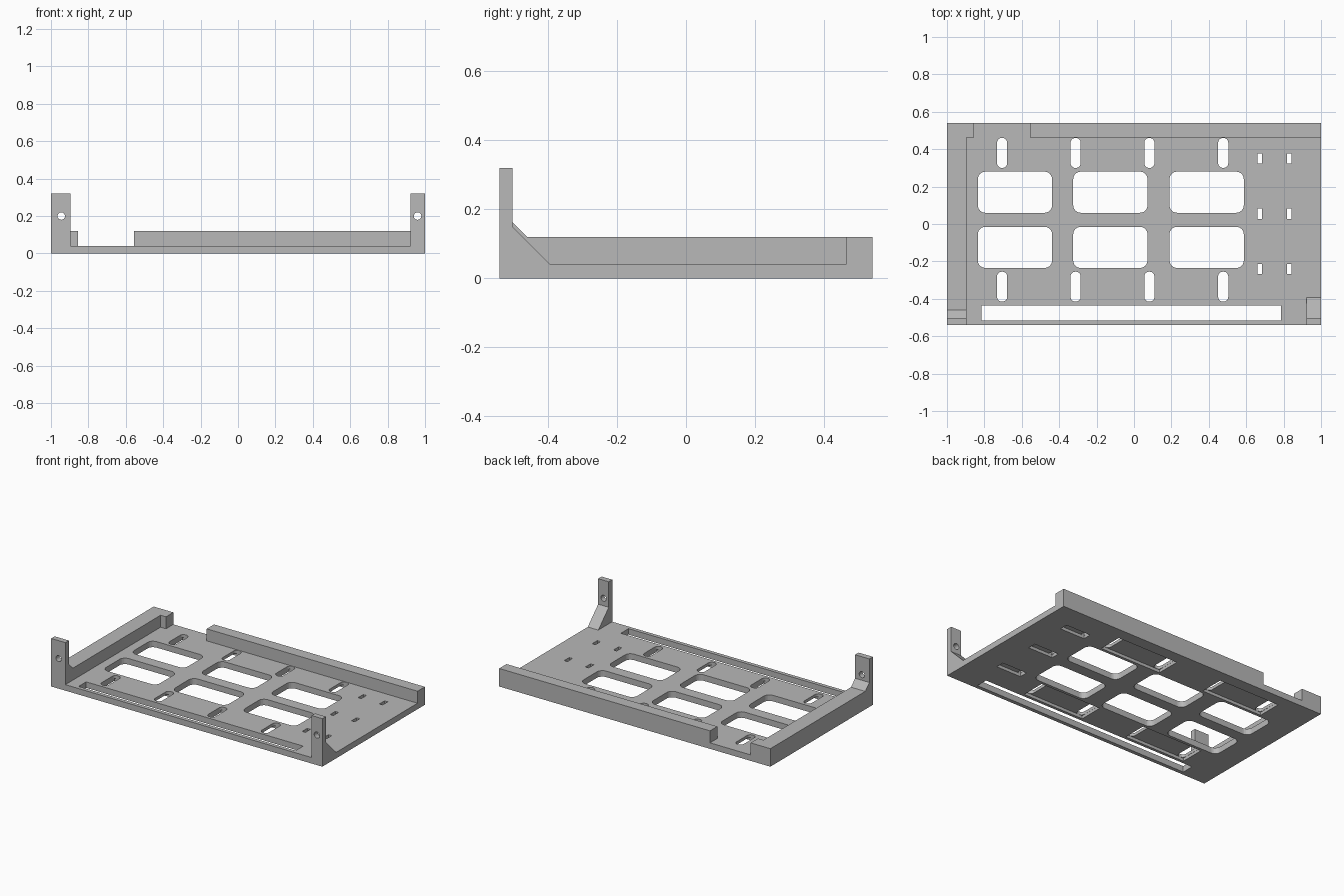
import bpy
import bmesh
from math import cos, sin, pi

default = bpy.data.objects.get("Cube")
if default:
    bpy.data.objects.remove(default, do_unlink=True)

grey = bpy.data.materials.new("plain grey")
grey.use_nodes = True
GREY = (0.48, 0.48, 0.48, 1)
grey.diffuse_color = GREY
grey.node_tree.nodes["Principled BSDF"].inputs["Base Color"].default_value = GREY

X, Y = 1.0, 0.54          # half width and half depth
FLOOR, RAIL, TOP = 0.04, 0.12, 0.32


def prism(bm, outline, axis, low, high):
    """Extrude a 2D outline along an axis from low to high."""
    def place(p, t):
        q = list(p)
        q.insert(axis, t)
        return q
    face = bm.faces.new([bm.verts.new(place(p, low)) for p in outline])
    out = bmesh.ops.extrude_face_region(bm, geom=[face])
    for v in out["geom"]:
        if isinstance(v, bmesh.types.BMVert):
            v.co[axis] = high


def rounded(x0, x1, y0, y1, r=0.0, steps=6):
    """Rectangle outline with optional round corners."""
    if r == 0:
        return [(x0, y0), (x1, y0), (x1, y1), (x0, y1)]
    pts = []
    corners = [(x1 - r, y1 - r), (x0 + r, y1 - r), (x0 + r, y0 + r), (x1 - r, y0 + r)]
    for k, (cx, cy) in enumerate(corners):
        for i in range(steps + 1):
            a = (k + i / steps) * pi / 2
            pts.append((cx + r * cos(a), cy + r * sin(a)))
    return pts


def make(name, shapes):
    """Object from a list of (outline, axis, low, high) prisms."""
    bm = bmesh.new()
    for s in shapes:
        prism(bm, *s)
    bmesh.ops.recalc_face_normals(bm, faces=bm.faces)
    mesh = bpy.data.meshes.new(name)
    bm.to_mesh(mesh)
    bm.free()
    mesh.materials.append(grey)
    obj = bpy.data.objects.new(name, mesh)
    bpy.context.collection.objects.link(obj)
    return obj


def cut(obj, shapes):
    """Subtract prisms from an object and keep the finished mesh."""
    cutter = make("cutter", shapes)
    cutter.hide_render = True
    mod = obj.modifiers.new("cut", 'BOOLEAN')
    mod.operation, mod.solver, mod.object = 'DIFFERENCE', 'EXACT', cutter
    bpy.context.view_layer.update()
    graph = bpy.context.evaluated_depsgraph_get()
    mesh = bpy.data.meshes.new_from_object(obj.evaluated_get(graph))
    obj.modifiers.clear()
    obj.data = mesh
    bpy.data.objects.remove(cutter, do_unlink=True)


# Base plate
base = make("base_plate", [(rounded(-X, X, -Y, Y), 2, 0, FLOOR)])

# Large windows, strap slots, tie slots and the long front opening
slot_rows = [(0.30, 0.46), (-0.415, -0.255)]
slot_columns = [-0.705, -0.312, 0.082, 0.477]
tie_rows = [0.35, 0.055, -0.24]
tie_columns = [0.672, 0.829]
holes = [rounded(-0.815, 0.785, -0.515, -0.435)]
for y0, y1 in [(0.06, 0.28), (-0.235, -0.015)]:
    for x0 in (-0.835, -0.325, 0.19):
        holes.append(rounded(x0, x0 + 0.397, y0, y1, 0.04))
for y0, y1 in slot_rows:
    for x in slot_columns:
        holes.append(rounded(x - 0.027, x + 0.027, y0, y1, 0.025))
for y in tie_rows:
    for x in tie_columns:
        holes.append(rounded(x - 0.012, x + 0.012, y - 0.027, y + 0.027))

# Underside pockets joining each pair of slots
pockets = []
for y0, y1 in slot_rows:
    for a, b in (slot_columns[:2], slot_columns[2:]):
        pockets.append(rounded(a - 0.028, b + 0.028, y0 - 0.001, y1 + 0.001))
for y in tie_rows:
    pockets.append(rounded(tie_columns[0] - 0.013, tie_columns[1] + 0.013, y - 0.028, y + 0.028))
cut(base, [(p, 2, -0.1, FLOOR / 2) for p in pockets])
cut(base, [(h, 2, -0.1, 0.1) for h in holes])


def bolt_hole(x):
    ring = [(x + 0.02 * cos(i * pi / 12), 0.2 + 0.02 * sin(i * pi / 12)) for i in range(24)]
    return [(ring, 1, -Y - 0.1, -Y + 0.1)]


# Right side rail with its braced mounting post
FRONT = -Y + 0.037
side_profile = [(-Y, FLOOR), (Y, FLOOR), (Y, RAIL), (-0.46, RAIL),
                (FRONT, 0.163), (FRONT, TOP), (-Y, TOP)]
side_rail = make("right_side_rail", [(side_profile, 0, -X, -0.895)])
cut(side_rail, bolt_hole(-0.945))

# Left mounting post with a sloped brace
post_profile = [(-Y, FLOOR), (-0.393, FLOOR), (FRONT, 0.15), (FRONT, TOP), (-Y, TOP)]
post = make("left_mounting_post", [(post_profile, 0, 0.922, X)])
cut(post, bolt_hole(0.96))

# Back rail, split by the cable gap
for name, x0, x1 in [("back_rail", -0.555, X), ("back_rail_stub", -0.895, -0.855)]:
    make(name, [(rounded(x0, x1, 0.463, Y), 2, FLOOR, RAIL)])
